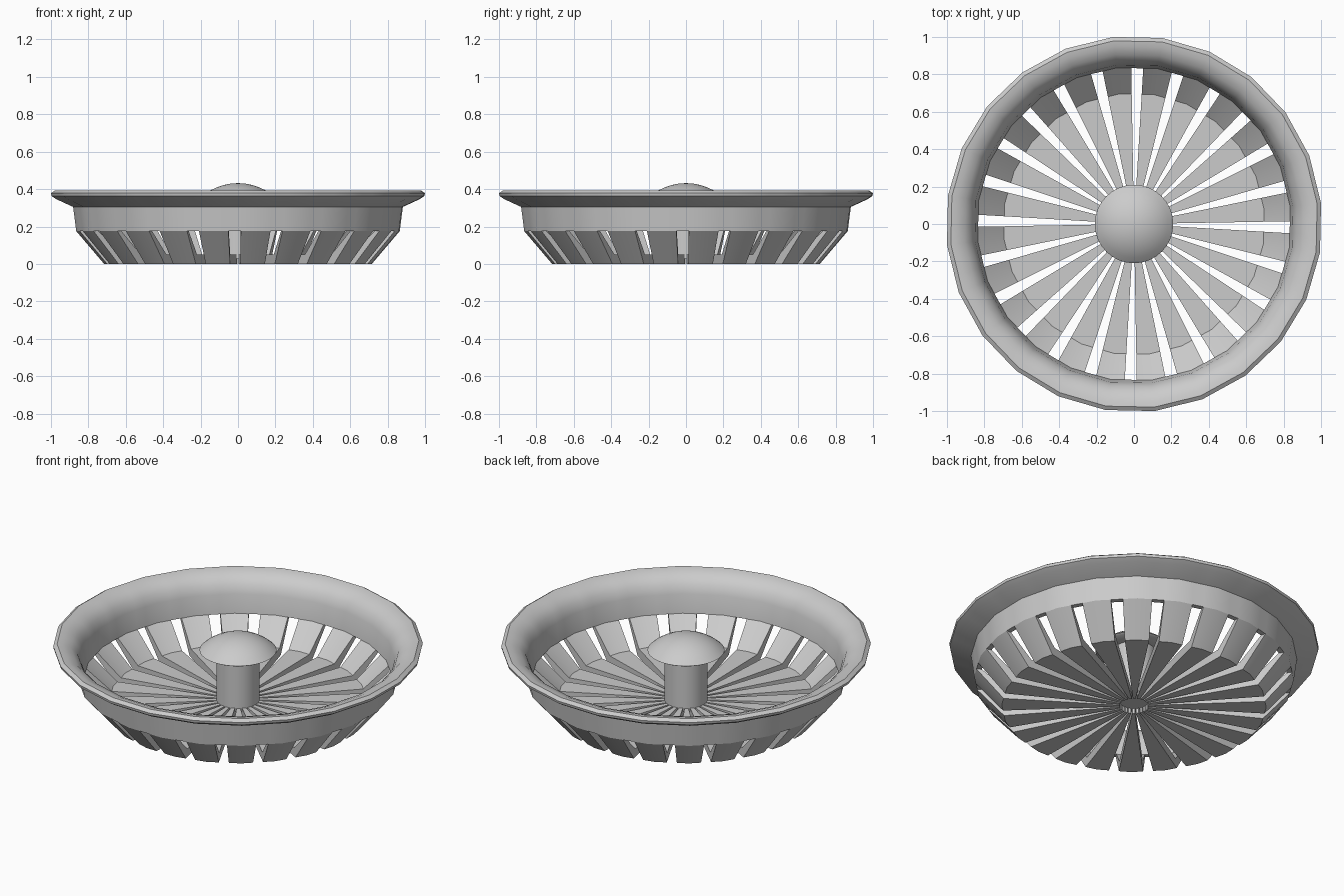
import bpy, bmesh, math

if "Cube" in bpy.data.objects:
    bpy.data.objects.remove(bpy.data.objects["Cube"])

SIDES = 24
STEP = 2 * math.pi / SIDES
START = math.radians(6.3)        # angle of the first corner (middle of a rib)
HALF_SLOT = math.radians(2.2)    # half angular width of a slot


def finish(bm, name, angle):
    bmesh.ops.recalc_face_normals(bm, faces=bm.faces)
    mesh = bpy.data.meshes.new(name)
    bm.to_mesh(mesh)
    bm.free()
    obj = bpy.data.objects.new(name, mesh)
    bpy.context.collection.objects.link(obj)
    bpy.ops.object.select_all(action='DESELECT')
    obj.select_set(True)
    bpy.context.view_layer.objects.active = obj
    bpy.ops.object.shade_smooth_by_angle(angle=math.radians(angle))
    return obj


# Basket: closed cross-section (radius, z), outside going up, inside coming down
profile = [(0.08, 0.0), (0.72, 0.0), (0.87, 0.175), (0.887, 0.305),
           (0.975, 0.345), (1.003, 0.363), (1.006, 0.378), (0.985, 0.392),
           (0.955, 0.388), (0.91, 0.37), (0.875, 0.335), (0.855, 0.285),
           (0.84, 0.175), (0.70, 0.05), (0.08, 0.05)]
N = len(profile)
K = N - 3                        # inside point at the top of the slots

bm = bmesh.new()
columns = []
for s in range(SIDES):
    for offset in (0, STEP / 2 - HALF_SLOT, STEP / 2 + HALF_SLOT):
        a = START + s * STEP + offset
        # keep points on the straight side of the 24-sided outline
        k = math.cos(STEP / 2) / math.cos(offset - STEP / 2)
        columns.append([bm.verts.new((r * k * math.cos(a), r * k * math.sin(a), z))
                        for r, z in profile])

for i, a in enumerate(columns):
    b = columns[(i + 1) % len(columns)]
    if i % 3 == 1:
        # slot: only the upper band continues, rib flanks close the sides
        for j in range(2, K):
            bm.faces.new((a[j], a[j + 1], b[j + 1], b[j]))
        bm.faces.new((a[K], a[2], b[2], b[K]))
        for c in (a, b):
            bm.faces.new((c[0], c[1], c[K + 1], c[K + 2]))
            bm.faces.new((c[1], c[2], c[K], c[K + 1]))
    else:
        for j in range(N):
            n = (j + 1) % N
            bm.faces.new((a[j], a[n], b[n], b[j]))
finish(bm, "strainer_basket", 32)


def lathe(name, points, segments):
    bm = bmesh.new()
    verts = [bm.verts.new((r, 0, z)) for r, z in points]
    edges = [bm.edges.new(p) for p in zip(verts, verts[1:])]
    bmesh.ops.spin(bm, geom=verts + edges, cent=(0, 0, 0), axis=(0, 0, 1),
                   angle=2 * math.pi, steps=segments, use_duplicate=False)
    bmesh.ops.remove_doubles(bm, verts=bm.verts, dist=0.0005)
    return finish(bm, name, 40)


# Stem and domed knob in the middle
R, TOP = 0.30, 0.432
dome = [(R * math.sin(t), TOP - R + R * math.cos(t))
        for t in (math.radians(44.4 * i / 6) for i in range(6, -1, -1))]
lathe("centre_knob", [(0, 0.03), (0.118, 0.03), (0.118, 0.34), (0.20, 0.34)] + dome, 32)
